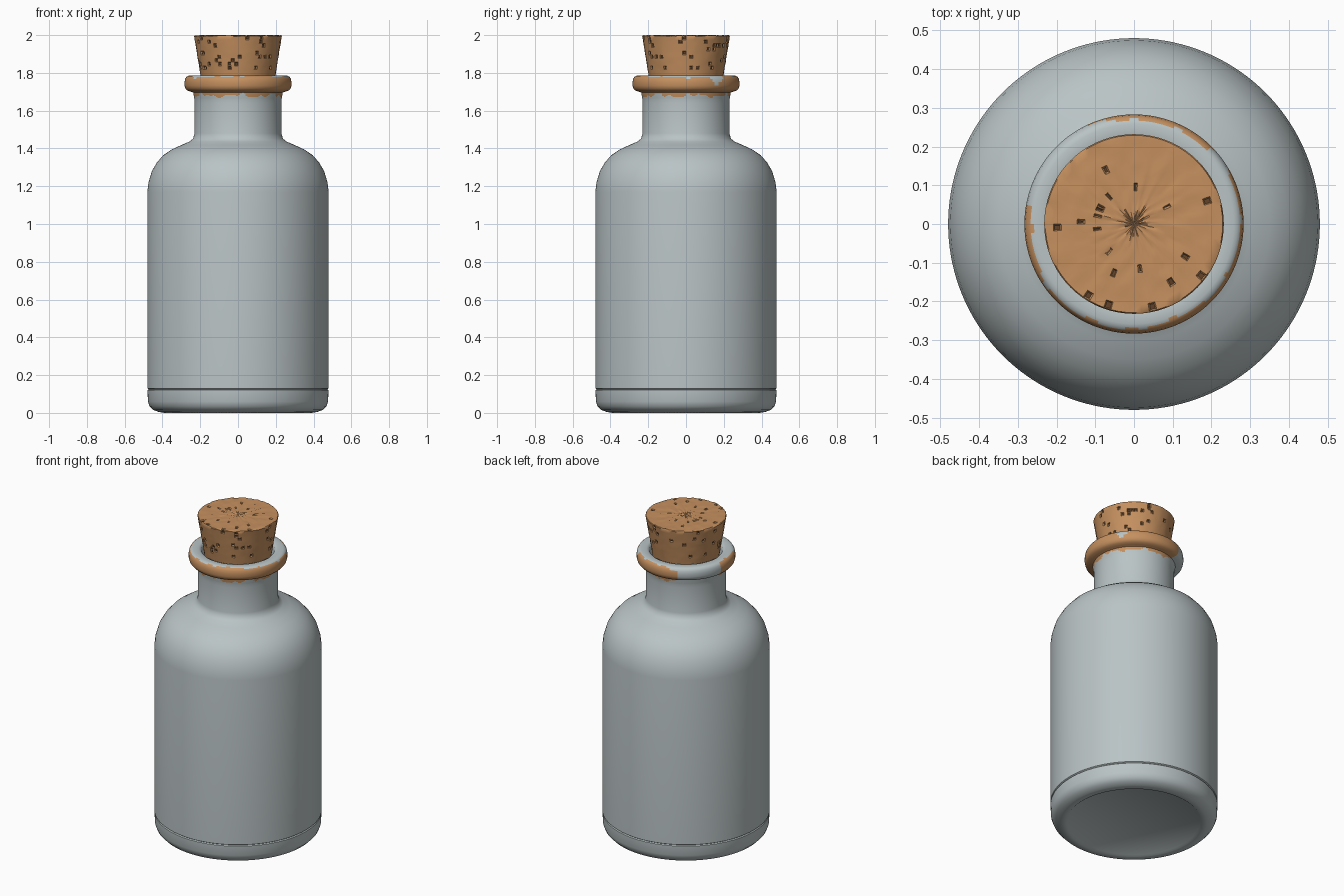
import bpy, bmesh, math, random

random.seed(4)
if "Cube" in bpy.data.objects:
    bpy.data.objects.remove(bpy.data.objects["Cube"], do_unlink=True)


def material(name, rgb):
    m = bpy.data.materials.new(name)
    m.use_nodes = True
    m.diffuse_color = (*rgb, 1)
    m.node_tree.nodes["Principled BSDF"].inputs["Base Color"].default_value = (*rgb, 1)
    return m


glass = material("pale grey glass", (0.49, 0.55, 0.56))
cork = material("cork tan", (0.56, 0.28, 0.115))
pit = material("cork pit brown", (0.12, 0.055, 0.022))


def lathe(profile, segments):
    """Revolve (radius, height) points; a zero radius closes the surface."""
    bm = bmesh.new()
    rings = []
    for r, z in profile:
        count = segments if r > 0 else 1
        rings.append([bm.verts.new((r * math.cos(math.tau * i / segments),
                                    r * math.sin(math.tau * i / segments), z))
                      for i in range(count)])
    for a, b in zip(rings, rings[1:]):
        for i in range(segments):
            j = (i + 1) % segments
            corners = [a[i % len(a)], a[j % len(a)], b[j % len(b)], b[i % len(b)]]
            bm.faces.new(list(dict.fromkeys(corners)))
    bmesh.ops.recalc_face_normals(bm, faces=bm.faces)
    return bm


def finish(bm, name, materials, angle):
    mesh = bpy.data.meshes.new(name)
    bm.to_mesh(mesh)
    bm.free()
    for m in materials:
        mesh.materials.append(m)
    ob = bpy.data.objects.new(name, mesh)
    bpy.context.collection.objects.link(ob)
    bpy.ops.object.select_all(action='DESELECT')
    ob.select_set(True)
    bpy.context.view_layer.objects.active = ob
    bpy.ops.object.shade_smooth_by_angle(angle=math.radians(angle))
    return ob


# Bottle: base, seam, wall, shoulder, neck, lip, then the inside of the neck
base = [(0, 0.008), (0.38, 0.008), (0.39, 0), (0.42, 0.005), (0.45, 0.016),
        (0.468, 0.035), (0.477, 0.06), (0.479, 0.12), (0.473, 0.125), (0.48, 0.13)]
shoulder = [(0.48, 1.17), (0.474, 1.22), (0.456, 1.28), (0.43, 1.325), (0.395, 1.365),
            (0.35, 1.395), (0.3, 1.418), (0.258, 1.436), (0.238, 1.452), (0.23, 1.48)]
neck = [(0.23, 1.64)] + [(0.231 + 0.001 * i, 1.66 + 0.006 * i) for i in range(7)]
lip = [(0.25, 1.701), (0.268, 1.706), (0.279, 1.718), (0.283, 1.732), (0.283, 1.752),
       (0.28, 1.768), (0.274, 1.778), (0.267, 1.783), (0.258, 1.786), (0.225, 1.786),
       (0.212, 1.78), (0.206, 1.76), (0.206, 1.5)]
bm = lathe(base + shoulder + neck + lip, 144)

# Tan paint around the lip, with a ragged edge, one open gap and one chip
for f in bm.faces:
    c = f.calc_center_median()
    r, a = math.hypot(c.x, c.y), math.degrees(math.atan2(c.y, c.x)) % 360
    t = math.radians(a)
    wave = math.sin(7 * t) + 0.7 * math.sin(17 * t + 1) + 0.5 * math.sin(29 * t)
    low = 1.68 + 0.007 * wave
    outer = 0.27 + 0.005 * math.sin(3 * t + 2) + 0.003 * wave
    painted = c.z > low and (c.z < 1.77 or r > outer) and r > 0.23
    gap = 113 + 2 * wave < a < 168 + 2 * wave
    chip = c.z > 1.735 and abs(a - 36) < (c.z - 1.73) * 200
    f.material_index = int(painted and not gap and not chip)
finish(bm, "bottle", [glass, cork], 50)

# Stopper: tapered cork with a slightly uneven top
bottom, top, rows = 1.66, 2.0, 17
side = [(0.178 + 0.054 * i / rows, bottom + (top - 0.006 - bottom) * i / rows)
        for i in range(rows + 1)]
cap = [(0.229 - 0.0205 * i, top - 0.002) for i in range(11)]
bm = lathe([(0, bottom)] + side + cap + [(0, top - 0.002)], 72)
for v in bm.verts:
    if v.co.z > top - 0.01:
        v.co.z += random.uniform(-0.003, 0.002)
    elif v.co.z > bottom:
        s = 1 + random.uniform(-0.006, 0.004)
        v.co.x *= s
        v.co.y *= s

# Small dark pits sunk into the cork
sides = [f for f in bm.faces if abs(f.normal.z) < 0.5 and 1.81 < f.calc_center_median().z < 1.985]
tops = [f for f in bm.faces if f.normal.z > 0.8 and len(f.verts) == 4
        and 0.08 < math.hypot(*f.calc_center_median().xy) < 0.22]
for f in random.sample(sides, 60) + random.sample(tops, 20):
    bmesh.ops.inset_individual(bm, faces=[f], thickness=random.uniform(0.003, 0.006), depth=-0.006)
    f.material_index = 1
finish(bm, "cork_stopper", [cork, pit], 40)
